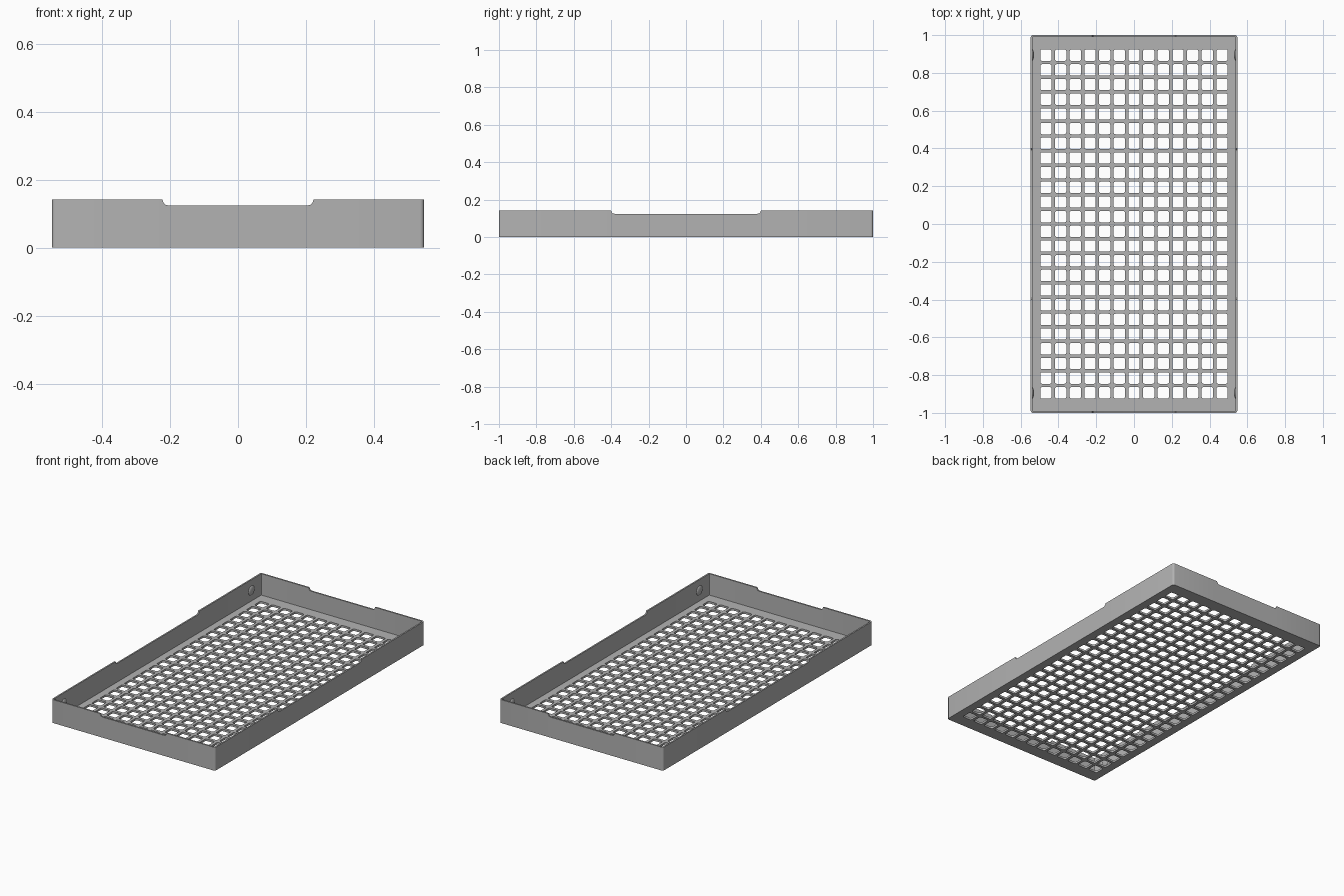
import bpy
import bmesh
from math import cos, sin, pi

HX, HY, H = 0.547, 1.0, 0.141      # half width, half length, height
WALL, FLOOR = 0.009, 0.012         # wall and floor thickness
PITCH, HOLE = 0.0777, 0.03         # grid spacing, half hole size

if "Cube" in bpy.data.objects:
    bpy.data.objects.remove(bpy.data.objects["Cube"])

grey = bpy.data.materials.new("plain grey")
grey.use_nodes = True
grey.diffuse_color = (0.45, 0.45, 0.45, 1)
grey.node_tree.nodes["Principled BSDF"].inputs["Base Color"].default_value = grey.diffuse_color


def rounded_rect(hx, hy, r, n=4, cx=0, cy=0):
    """Counter-clockwise outline starting at the right end of the +x/+y corner."""
    pts = []
    for q, (sx, sy) in enumerate([(1, 1), (-1, 1), (-1, -1), (1, -1)]):
        for i in range(n + 1):
            a = (q + i / n) * pi / 2
            pts.append((cx + sx * (hx - r) + r * cos(a), cy + sy * (hy - r) + r * sin(a)))
    return pts


def add_mesh(name, bm):
    bmesh.ops.recalc_face_normals(bm, faces=bm.faces)
    mesh = bpy.data.meshes.new(name)
    bm.to_mesh(mesh)
    bm.free()
    obj = bpy.data.objects.new(name, mesh)
    bpy.context.collection.objects.link(obj)
    mesh.materials.append(grey)
    return obj


def smooth(obj):
    bpy.ops.object.select_all(action="DESELECT")
    obj.select_set(True)
    bpy.context.view_layer.objects.active = obj
    bpy.ops.object.shade_smooth_by_angle()


# Perforated floor: one filled curve with a grid of rounded holes
curve = bpy.data.curves.new("perforated_floor", "CURVE")
curve.dimensions = "2D"
curve.fill_mode = "BOTH"
curve.extrude = FLOOR / 2
outlines = [rounded_rect(HX - WALL, HY - WALL, 0.004)]
for col in range(13):
    for row in range(24):
        outlines.append(rounded_rect(HOLE, HOLE, 0.009, 3,
                                     (col - 6) * PITCH, (row - 11.5) * PITCH))
for pts in outlines:
    spline = curve.splines.new("POLY")
    spline.points.add(len(pts) - 1)
    for p, (x, y) in zip(spline.points, pts):
        p.co = (x, y, 0, 1)
    spline.use_cyclic_u = True
floor = bpy.data.objects.new("perforated_floor", curve)
bpy.context.collection.objects.link(floor)
floor.location.z = FLOOR / 2
bpy.ops.object.select_all(action="DESELECT")
floor.select_set(True)
bpy.context.view_layer.objects.active = floor
bpy.ops.object.convert(target="MESH")
floor = bpy.context.object
floor.data.materials.clear()
floor.data.materials.append(grey)

# Rim wall: a thin ring whose top dips into a shallow notch on each side
DIP = [(0.0, H), (0.003, 0.132), (0.009, 0.126), (0.018, 0.124)]


def notch(half):
    """Points (position along side, top height) from one notch end to the other."""
    left = [(-half + d, z) for d, z in DIP]
    return left + [(-s, z) for s, z in reversed(left)]


def ring(hx, hy, r):
    """Outline of the rim with the top height at each point."""
    n = 4
    corners = rounded_rect(hx, hy, r, n)
    sides = [[(-s, hy, z) for s, z in notch(0.222)], [(-hx, -s, z) for s, z in notch(0.4)],
             [(s, -hy, z) for s, z in notch(0.222)], [(hx, s, z) for s, z in notch(0.4)]]
    pts = []
    for q in range(4):
        pts += [(x, y, H) for x, y in corners[q * (n + 1):(q + 1) * (n + 1)]]
        pts += sides[q]
    return pts


bm = bmesh.new()
loops = []
for hx, hy, r in ((HX, HY, 0.012), (HX - WALL, HY - WALL, 0.004)):
    pts = ring(hx, hy, r)
    loops.append(([bm.verts.new((x, y, 0)) for x, y, z in pts],
                  [bm.verts.new(p) for p in pts]))
(ob, ot), (ib, it) = loops
for i in range(len(ob)):
    j = (i + 1) % len(ob)
    for a, b in ((ob, ot), (ot, it), (it, ib), (ib, ob)):
        bm.faces.new((a[i], a[j], b[j], b[i]))
smooth(add_mesh("rim_wall", bm))

# Rounded snap bumps inside the long walls near the corners
for sx, side in ((1, "left"), (-1, "right")):
    for sy, end in ((1, "back"), (-1, "front")):
        bm = bmesh.new()
        bmesh.ops.create_uvsphere(bm, u_segments=24, v_segments=12, radius=1)
        bmesh.ops.bisect_plane(bm, geom=bm.verts[:] + bm.edges[:] + bm.faces[:],
                               plane_co=(sx * -0.1, 0, 0), plane_no=(-sx, 0, 0),
                               clear_inner=True)
        bmesh.ops.scale(bm, vec=(0.009, 0.029, 0.029), verts=bm.verts)
        bmesh.ops.translate(bm, vec=(sx * (HX - WALL), sy * 0.895, 0.076), verts=bm.verts)
        smooth(add_mesh(f"snap_bump_{end}_{side}", bm))
